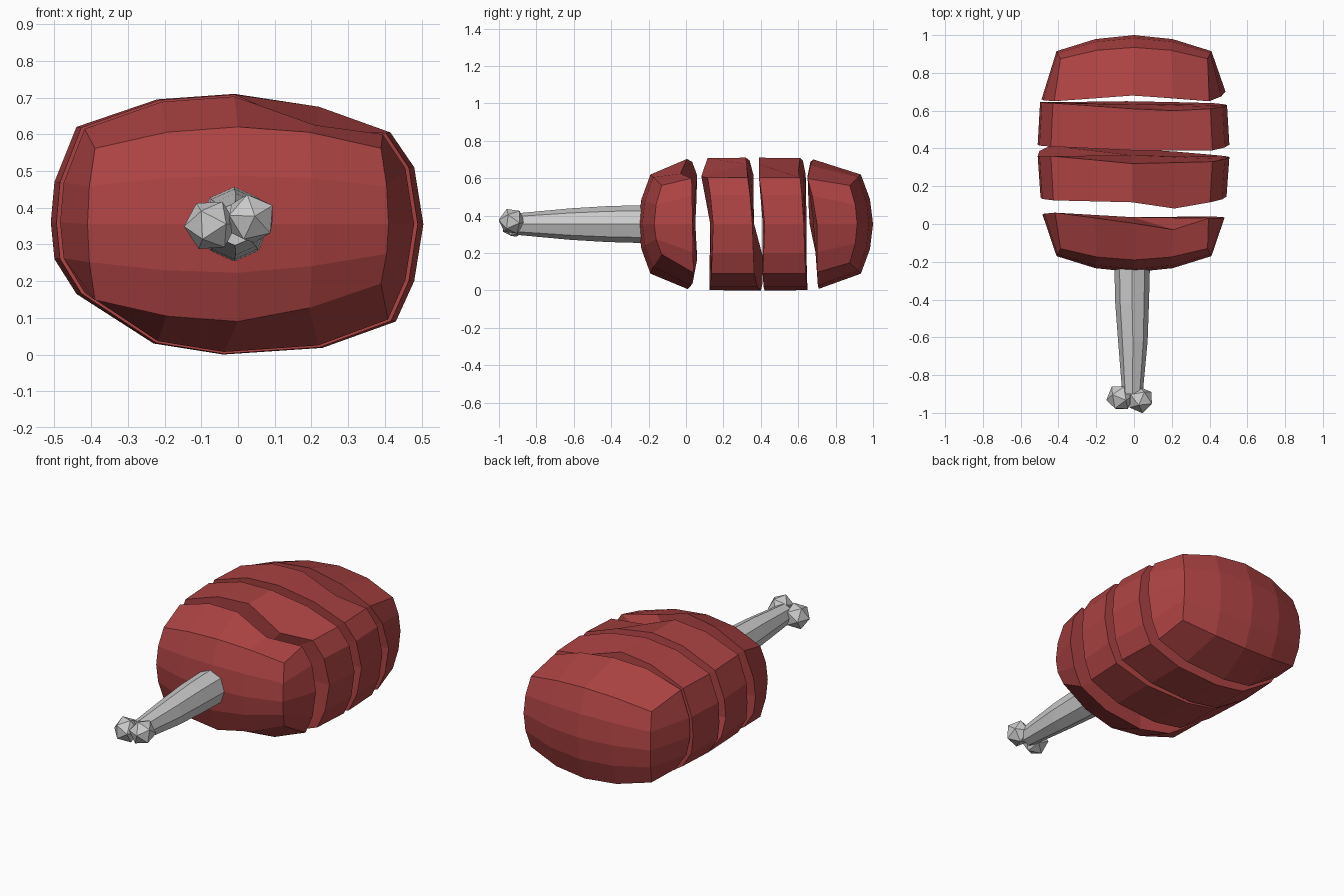
import bpy, bmesh, math
from mathutils import Vector

if "Cube" in bpy.data.objects:
    bpy.data.objects.remove(bpy.data.objects["Cube"])

red = bpy.data.materials.new("red_meat")
red.diffuse_color = (0.42, 0.056, 0.056, 1)
red.use_nodes = True
red.node_tree.nodes["Principled BSDF"].inputs["Base Color"].default_value = red.diffuse_color

# Meat cross-section (x, z), clockwise from the top
SECTION = [(-.01, .71), (.22, .675), (.415, .605), (.48, .51), (.505, .355), (.48, .2),
           (.43, .09), (.23, .018), (-.04, 0), (-.23, .03), (-.44, .165), (-.5, .26),
           (-.51, .36), (-.5, .47), (-.44, .62), (-.22, .695)]
# Matching positions on the border of a 4 x 4 cap grid
BORDER = [(0, 2), (1, 2), (2, 2), (2, 1), (2, 0), (2, -1), (2, -2), (1, -2),
          (0, -2), (-1, -2), (-2, -2), (-2, -1), (-2, 0), (-2, 1), (-2, 2), (-1, 2)]


def finish(bm, name, mat=None):
    bmesh.ops.recalc_face_normals(bm, faces=bm.faces)
    mesh = bpy.data.meshes.new(name)
    bm.to_mesh(mesh)
    bm.free()
    obj = bpy.data.objects.new(name, mesh)
    if mat:
        mesh.materials.append(mat)
    bpy.context.collection.objects.link(obj)
    return obj


def bridge(bm, a, b):
    n = len(a)
    for i in range(n):
        bm.faces.new((a[i], a[(i + 1) % n], b[(i + 1) % n], b[i]))


def cut_ring(bm, ys, sx, sz, dent=None):
    """Wavy cut through the meat: y given in 8 directions, clockwise from the top.
    dent = (y, z) moves the rim point right of the top."""
    ring = []
    for i, (x, z) in enumerate(SECTION):
        y = (ys[i // 2] + ys[((i + 1) // 2) % 8]) / 2
        ring.append(bm.verts.new((x * sx, y, .355 + (z - .355) * sz)))
    c = bm.verts.new(sum((v.co for v in ring), Vector()) / 16)
    if dent:
        ring[1].co.y, ring[1].co.z = dent
    for i in range(16):
        bm.faces.new((ring[i], ring[(i + 1) % 16], c))
    return ring


def domed_cap(bm, y0, s):
    """Rounded end made of a 4 x 4 grid; returns its border ring."""
    grid = {}
    for i in range(-2, 3):
        for j in range(-2, 3):
            u, v = i / 2, j / 2
            y = y0 + s * (.085 * u * u + .065 * v * v - .025 * u * u * v * v)
            z = .355 + .265 * v * (1 - .22 * u * u)
            if s > 0 and u > 0 and v < 0:
                z -= .045 * u * v
            grid[i, j] = bm.verts.new((.41 * u * (1 - .05 * v * v), y, z))
    for i in range(-2, 2):
        for j in range(-2, 2):
            bm.faces.new((grid[i, j], grid[i + 1, j], grid[i + 1, j + 1], grid[i, j + 1]))
    return [grid[k] for k in BORDER]


# Cuts: y in 8 directions, x scale, z scale, optional dent
CUTS = [([.005, .03, .035, .04, .01, .06, .05, .06], .95, .98, (-.03, .625)),
        ([.115, .115, .145, .135, .125, .13, .14, .125], .97, .995, (.082, .61)),
        ([.32, .33, .355, .365, .40, .415, .36, .36], 1, 1),
        ([.39, .39, .42, .41, .42, .42, .42, .41], 1, 1),
        ([.61, .61, .63, .64, .65, .645, .645, .64], .975, .995, (.60, .63)),
        ([.68, .65, .70, .70, .71, .70, .66, .65], .96, .975)]

# Four meat slices
for k in range(4):
    bm = bmesh.new()
    front = domed_cap(bm, -.255, 1) if k == 0 else cut_ring(bm, *CUTS[2 * k - 1])
    back = domed_cap(bm, 1.0, -1) if k == 3 else cut_ring(bm, *CUTS[2 * k])
    bridge(bm, front, back)
    finish(bm, f"meat_slice_{k + 1}", red)

# Bone shaft: tapered octagon (y, centre x, radius)
bm = bmesh.new()
rings = []
for y, cx, r in [(-.2, -.01, .102), (-.42, -.01, .096), (-.62, -.006, .084), (-.9, -.008, .058)]:
    rings.append([bm.verts.new((cx + r * .93 * math.sin(a * math.pi / 4), y,
                                .355 + r * math.cos(a * math.pi / 4))) for a in range(8)])
for a, b in zip(rings, rings[1:]):
    bridge(bm, a, b)
bm.faces.new(rings[0])
bm.faces.new(rings[-1])
finish(bm, "bone_shaft")

# Bone end knobs
for name, loc, r, turn in [("bone_knob_left", (-.075, -.92, .352), .073, .3),
                           ("bone_knob_right", (.035, -.931, .37), .072, 1.0)]:
    bm = bmesh.new()
    bmesh.ops.create_icosphere(bm, subdivisions=1, radius=r)
    knob = finish(bm, name)
    knob.location = loc
    knob.rotation_euler = (turn, .4, turn)
